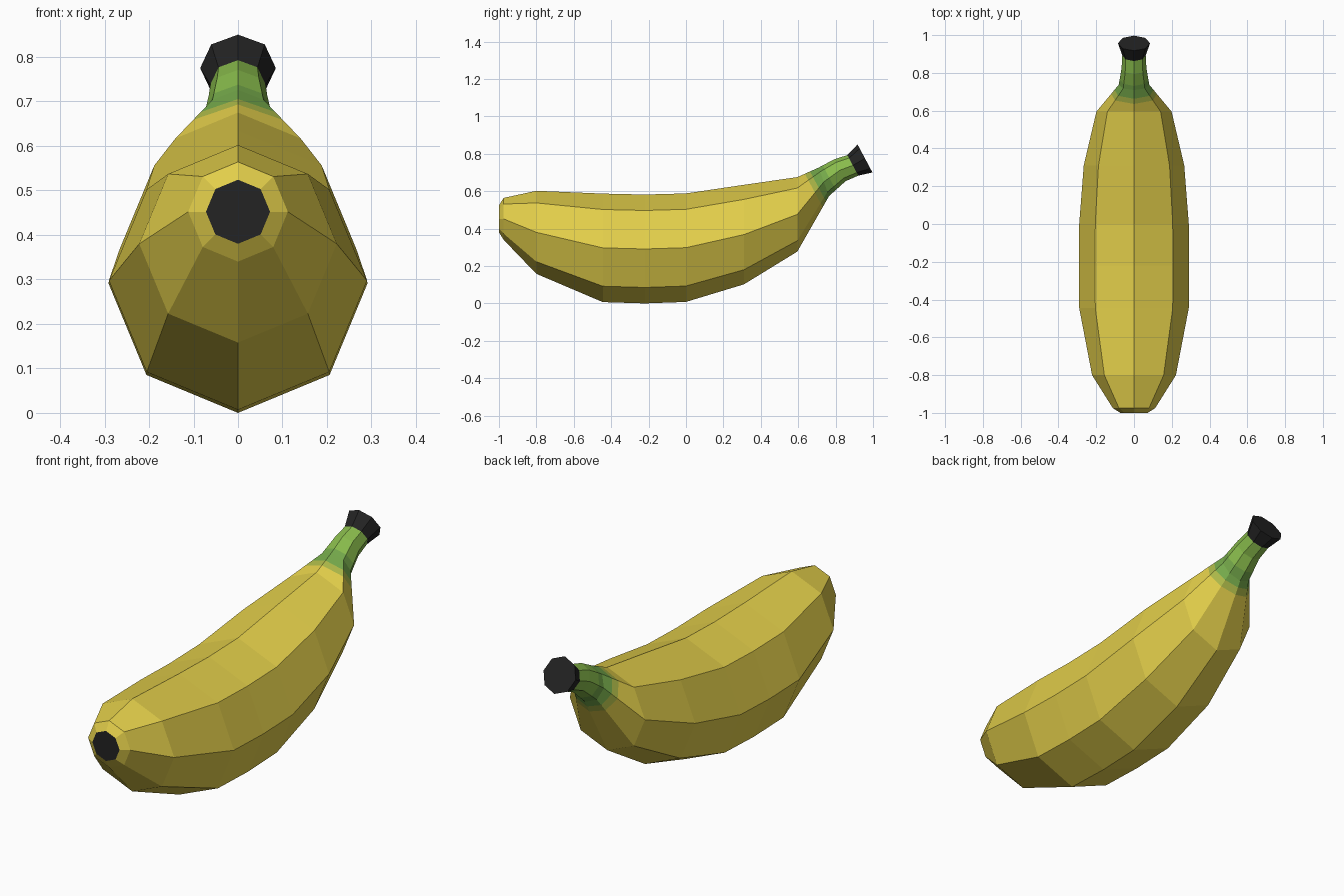
import bpy, bmesh, math
from mathutils import Vector

if "Cube" in bpy.data.objects:
    bpy.data.objects.remove(bpy.data.objects["Cube"])


def material(name, r, g, b):
    m = bpy.data.materials.new(name)
    lin = [((c / 255 + 0.055) / 1.055) ** 2.4 for c in (r, g, b)]
    m.diffuse_color = (*lin, 1)
    m.use_nodes = True
    m.node_tree.nodes["Principled BSDF"].inputs["Base Color"].default_value = m.diffuse_color
    return m


yellow = material("banana yellow", 226, 206, 74)
olive = material("yellow green", 172, 184, 72)
green = material("stem green", 116, 168, 74)
lime = material("light green", 137, 188, 76)
black = material("black", 35, 35, 35)


def loft(bm, rings):
    """Skin octagonal rings given as (y, z, radius, backward tilt in degrees)."""
    loops = []
    for y, z, r, tilt in rings:
        t = math.radians(tilt)
        loop = []
        for i in range(8):
            a = i * math.tau / 8
            up = r * math.cos(a)
            loop.append(bm.verts.new((r * math.sin(a), y - up * math.sin(t), z + up * math.cos(t))))
        loops.append(loop)
    for a, b in zip(loops, loops[1:]):
        for i in range(8):
            j = (i + 1) % 8
            bm.faces.new((a[i], a[j], b[j], b[i]))
    bm.faces.new(loops[0])
    bm.faces.new(loops[-1])
    bmesh.ops.recalc_face_normals(bm, faces=bm.faces)


def finish(bm, name, mats):
    me = bpy.data.meshes.new(name)
    bm.to_mesh(me)
    bm.free()
    for m in mats:
        me.materials.append(m)
    bpy.context.collection.objects.link(bpy.data.objects.new(name, me))


# Peel: blossom end, curved body and narrowing neck
neck_end = (0.892, 0.738, 0.062, 28)
bm = bmesh.new()
loft(bm, [
    (-1.0, 0.452, 0.072, 0), (-0.975, 0.452, 0.112, 0), (-0.8, 0.38, 0.222, 0),
    (-0.445, 0.297, 0.29, 0), (-0.22, 0.291, 0.291, 0), (0.0, 0.298, 0.29, 0),
    (0.31, 0.368, 0.266, 0), (0.595, 0.476, 0.199, 0),
    (0.737, 0.65, 0.081, 20), (0.823, 0.712, 0.066, 27), neck_end])

# Colour bands cut square to the stem direction
axis = Vector((0, 0.88, 0.47))
bands = (0.885, 0.915, 0.99)
for s in bands:
    bmesh.ops.bisect_plane(bm, geom=bm.verts[:] + bm.edges[:] + bm.faces[:],
                           plane_co=axis * (s / axis.length_squared), plane_no=axis)
for f in bm.faces:
    c = f.calc_center_median()
    f.material_index = 4 if c.y < -0.995 else sum(c.dot(axis) > s for s in bands)
finish(bm, "peel", (yellow, olive, green, lime, black))

# Flared dark cap on the stem
bm = bmesh.new()
loft(bm, [neck_end, (0.957, 0.775, 0.085, 28)])
finish(bm, "stem_cap", (black,))
